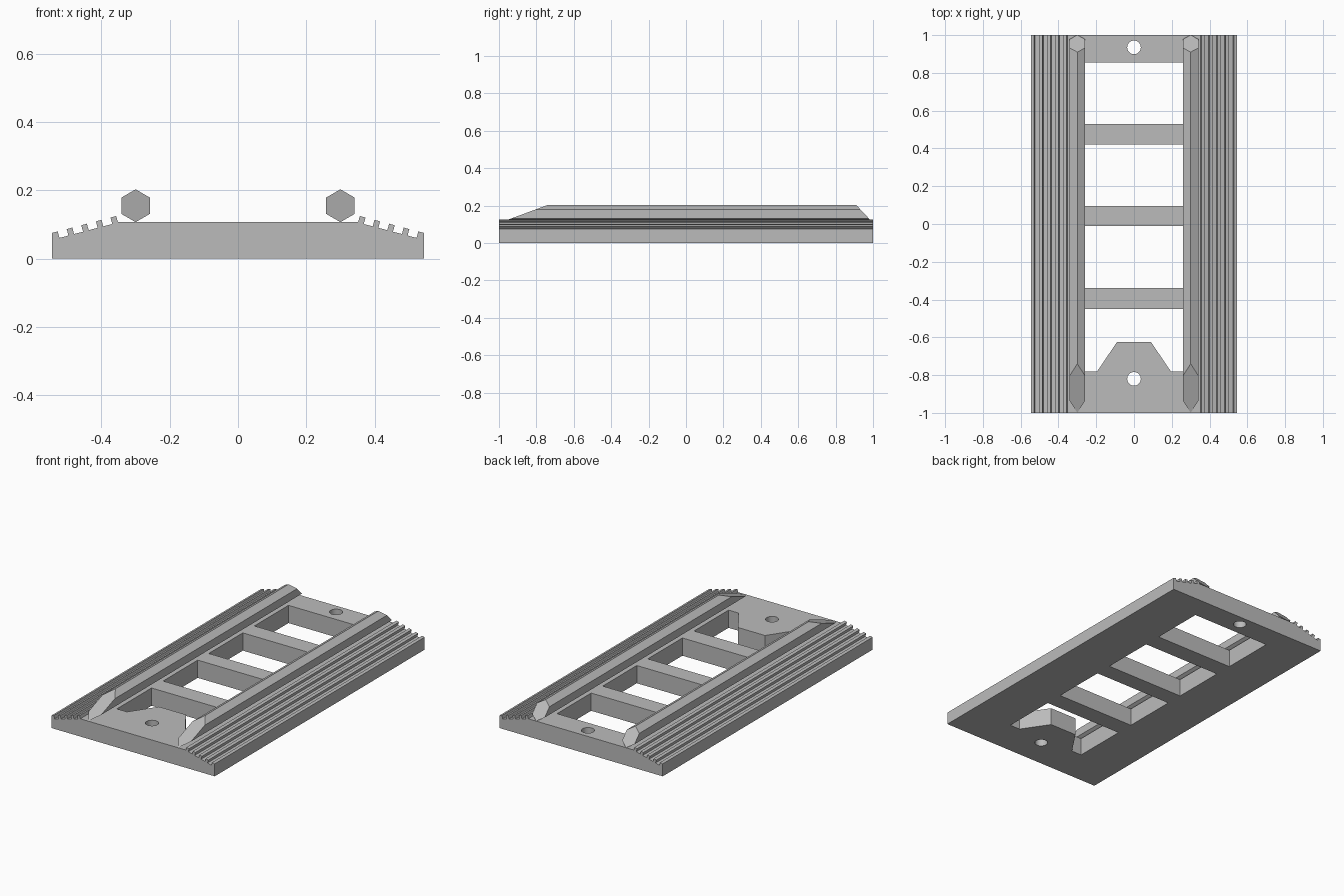
import bpy, bmesh, math
from mathutils import Vector

default = bpy.data.objects.get("Cube")
if default:
    bpy.data.objects.remove(default, do_unlink=True)

DECK = 0.107      # height of the flat deck
INNER = 0.262     # half width of the openings

grey = bpy.data.materials.new("plain grey")
grey.use_nodes = True
colour = (0.5, 0.5, 0.5, 1)
grey.diffuse_color = colour
grey.node_tree.nodes["Principled BSDF"].inputs["Base Color"].default_value = colour


def add_prism(bm, points, direction):
    """Extrude a closed polygon along a direction."""
    face = bm.faces.new([bm.verts.new(p) for p in points])
    out = bmesh.ops.extrude_face_region(bm, geom=[face])
    moved = [v for v in out["geom"] if isinstance(v, bmesh.types.BMVert)]
    bmesh.ops.translate(bm, verts=moved, vec=direction)


def make_object(name, bm):
    bmesh.ops.recalc_face_normals(bm, faces=bm.faces[:])
    mesh = bpy.data.meshes.new(name)
    bm.to_mesh(mesh)
    bm.free()
    obj = bpy.data.objects.new(name, mesh)
    mesh.materials.append(grey)
    bpy.context.collection.objects.link(obj)
    return obj


# Half profile of the base: flat deck, then five sloping grip ridges
half = []
foot = Vector((-0.005, -0.019))
for k in range(5):
    top_in = Vector((0.357, 0.125)) + k * Vector((0.0428, -0.0113))
    top_out = top_in + Vector((0.0165, -0.0045))
    half += [top_in + foot, top_in, top_out]
    if k < 4:
        half.append(top_out + foot)
half[0].y = DECK
half[-1].x = 0.545
half.append(Vector((0.545, 0)))
profile = half + [Vector((-p.x, p.y)) for p in reversed(half)]

bm = bmesh.new()
add_prism(bm, [(p.x, -1, p.y) for p in profile], (0, 2, 0))
base = make_object("ridged_base", bm)

# Openings between the cross bars, plus two screw holes
bm = bmesh.new()
for y0, y1 in ((-0.34, -0.01), (0.095, 0.42), (0.53, 0.855)):
    add_prism(bm, [(-INNER, y0, -0.1), (INNER, y0, -0.1),
                   (INNER, y1, -0.1), (-INNER, y1, -0.1)], (0, 0, 0.4))
tab = [(INNER, -0.45), (INNER, -0.78), (0.195, -0.78), (0.09, -0.625)]
tab += [(-x, y) for x, y in reversed(tab)]
add_prism(bm, [(x, y, -0.1) for x, y in tab], (0, 0, 0.4))
for y in (-0.82, 0.935):
    ring = [math.tau * i / 32 for i in range(32)]
    add_prism(bm, [(0.036 * math.cos(a), y + 0.036 * math.sin(a), -0.1)
                   for a in ring], (0, 0, 0.4))
cutter = make_object("opening_cutter", bm)
cutter.hide_render = True

cut = base.modifiers.new("openings", "BOOLEAN")
cut.operation = "DIFFERENCE"
cut.solver = "EXACT"
cut.object = cutter
bpy.context.view_layer.objects.active = base
bpy.ops.object.modifier_apply(modifier=cut.name)
bpy.data.objects.remove(cutter, do_unlink=True)

# Smooth the hole walls only
bpy.ops.object.select_all(action="DESELECT")
base.select_set(True)
bpy.ops.object.shade_smooth_by_angle(angle=math.radians(14))


def slice_end(bm, point, normal):
    """Cut away everything beyond a plane and cap the cut."""
    geom = bm.verts[:] + bm.edges[:] + bm.faces[:]
    out = bmesh.ops.bisect_plane(bm, geom=geom, plane_co=point,
                                 plane_no=normal, clear_outer=True)
    edges = [e for e in out["geom_cut"] if isinstance(e, bmesh.types.BMEdge)]
    bmesh.ops.contextual_create(bm, geom=edges)


# Hexagonal rails with a long front bevel and a short back bevel
RADIUS = 0.048
for side, name in ((1, "left_rail"), (-1, "right_rail")):
    bm = bmesh.new()
    angles = [math.radians(90 + 60 * i) for i in range(6)]
    add_prism(bm, [(side * 0.3 + RADIUS * math.cos(a), -1.05,
                    DECK + RADIUS + RADIUS * math.sin(a)) for a in angles],
              (0, 2.1, 0))
    slice_end(bm, (0, -0.74, 0.203), (0, -0.37, 1))
    slice_end(bm, (0, 0.91, 0.203), (0, 1.06, 1))
    make_object(name, bm)
